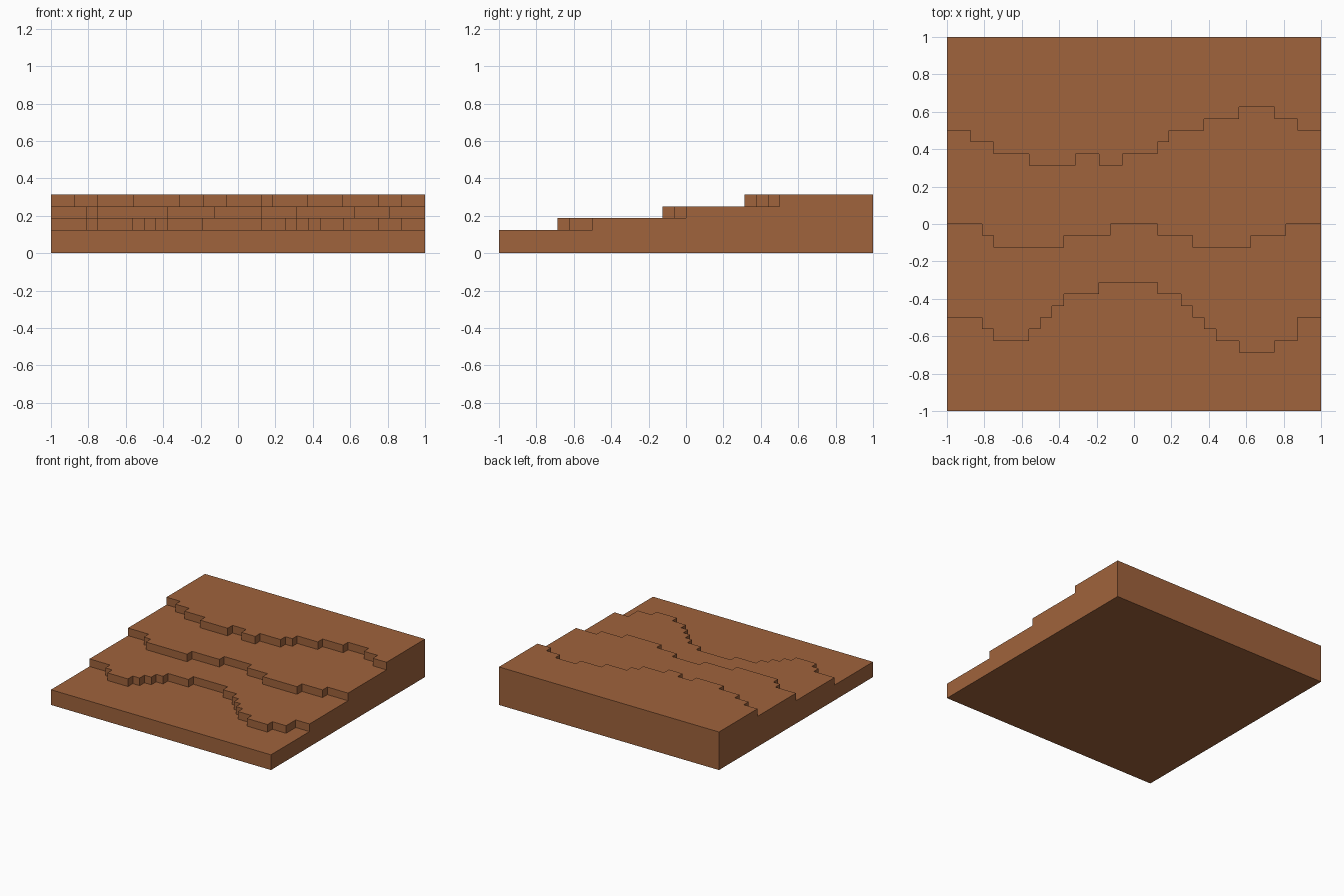
import bpy
import bmesh

cube = bpy.data.objects.get("Cube")
if cube:
    bpy.data.objects.remove(cube, do_unlink=True)

U = 1 / 16      # grid step
H = 16          # half width in grid steps

# Riser lines from front to back: (x where the run ends, y of the run)
LOWER = [(-13, -8), (-12, -9), (-9, -10), (-8, -9), (-7, -8), (-6, -7), (-3, -6),
         (2, -5), (4, -6), (5, -7), (6, -8), (7, -9), (9, -10), (12, -11),
         (14, -10), (16, -8)]
MIDDLE = [(-13, 0), (-12, -1), (-6, -2), (-2, -1), (2, 0), (5, -1), (10, -2),
          (13, -1), (16, 0)]
UPPER = [(-14, 8), (-12, 7), (-9, 6), (-5, 5), (-3, 6), (-1, 5), (2, 6), (3, 7),
         (6, 8), (9, 9), (12, 10), (14, 9), (16, 8)]
LEVELS = [2, 3, 4, 5]   # tread heights in grid steps


def stair_line(runs):
    """Turn the runs into a right-angled path from left edge to right edge."""
    path, x = [], -H
    for end, y in runs:
        path += [(x, y), (end, y)]
        x = end
    return path


def flat_material(name, color):
    mat = bpy.data.materials.new(name)
    mat.use_nodes = True
    mat.diffuse_color = color
    mat.node_tree.nodes["Principled BSDF"].inputs["Base Color"].default_value = color
    return mat


bm = bmesh.new()


def face(points):
    bm.faces.new([bm.verts.new((x * U, y * U, z * U)) for x, y, z in points])


front, back = [(-H, -H), (H, -H)], [(-H, H), (H, H)]
lines = [front] + [stair_line(r) for r in (LOWER, MIDDLE, UPPER)] + [back]

# Treads between neighbouring lines
for near, far, z in zip(lines, lines[1:], LEVELS):
    face([(x, y, z) for x, y in near + far[::-1]])

# Front wall, jagged risers and back wall
bounds = [0] + LEVELS + [0]
for line, z0, z1 in zip(lines, bounds, bounds[1:]):
    for (xa, ya), (xb, yb) in zip(line, line[1:]):
        face([(xa, ya, z0), (xb, yb, z0), (xb, yb, z1), (xa, ya, z1)])

# Stepped side walls
for end in (0, -1):
    profile = []
    for line, z0, z1 in zip(lines, bounds, bounds[1:]):
        x, y = line[end]
        profile += [(x, y, z0), (x, y, z1)]
    face(profile)

# Underside
face([(-H, -H, 0), (-H, H, 0), (H, H, 0), (H, -H, 0)])

bmesh.ops.remove_doubles(bm, verts=bm.verts[:], dist=0.001)
bmesh.ops.recalc_face_normals(bm, faces=bm.faces[:])

mesh = bpy.data.meshes.new("terraced_ground")
bm.to_mesh(mesh)
bm.free()
mesh.materials.append(flat_material("earth_brown", (0.35, 0.125, 0.045, 1)))
ground = bpy.data.objects.new("terraced_ground", mesh)
bpy.context.collection.objects.link(ground)
